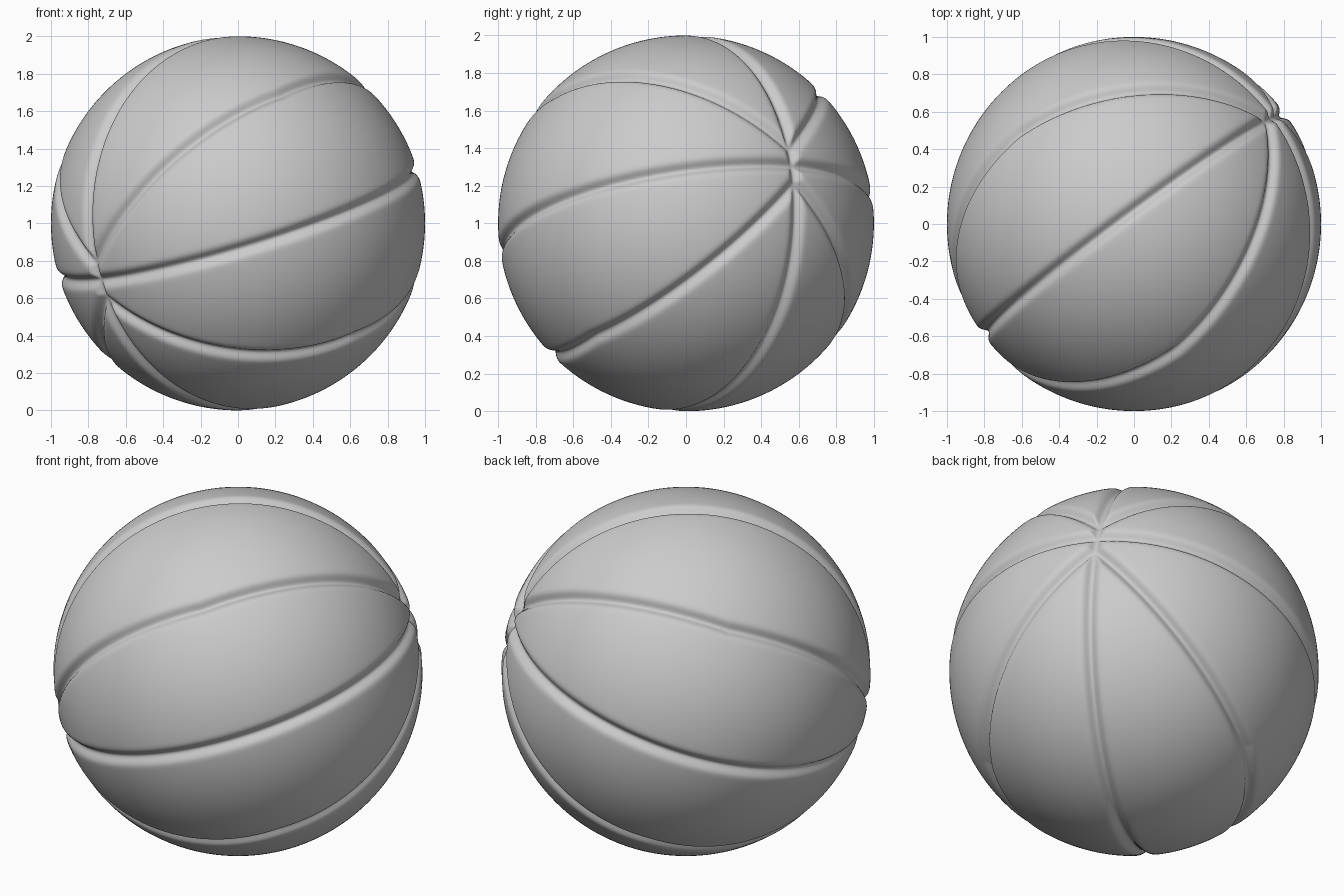
import bpy, bmesh, math
from mathutils import Vector, kdtree

if "Cube" in bpy.data.objects:
    bpy.data.objects.remove(bpy.data.objects["Cube"])

# Seam frame: pole axis, and two directions across it (slightly rolled)
pole = Vector((0.755, 0.58, 0.31)).normalized()
side0 = Vector((-pole.y, pole.x, 0)).normalized()
up0 = pole.cross(side0).normalized()
if up0.z < 0:
    up0 = -up0
ROLL = 0.065
side = (side0 - up0 * ROLL).normalized()
up = (up0 + side0 * ROLL).normalized()

SAMPLES = 1000
DIAGONAL = math.radians(46.5)
DEPTH, WIDTH = 0.034, 0.030


def great_circle(a, b):
    for i in range(2 * SAMPLES):
        t = math.pi * i / SAMPLES
        yield a * math.cos(t) + b * math.sin(t)


def diagonal_seam(sx, sy):
    # runs pole to pole, bending into the upright seam just before each pole
    for i in range(SAMPLES + 1):
        t = math.pi * i / SAMPLES
        s, c = math.sin(t), math.cos(t)
        p = (side * (sx * math.sin(DIAGONAL) * s)
             + up * (sy * (math.cos(DIAGONAL) * s + 0.095 * abs(c)))
             + pole * c)
        yield p.normalized()


# Seam paths: two full circles and four diagonals
seam = list(great_circle(pole, up)) + list(great_circle(pole, side))
for sx in (-1, 1):
    for sy in (-1, 1):
        seam += list(diagonal_seam(sx, sy))
tree = kdtree.KDTree(len(seam))
for i, p in enumerate(seam):
    tree.insert(p, i)
tree.balance()

# Ball: fine cube-sphere with the seams pressed in
bm = bmesh.new()
bmesh.ops.create_cube(bm, size=2)
bmesh.ops.subdivide_edges(bm, edges=bm.edges[:], cuts=143, use_grid_fill=True)
for v in bm.verts:
    n = Vector([math.tan(c * math.pi / 4) for c in v.co]).normalized()
    d = tree.find(n)[2]
    v.co = n * (1 - DEPTH * math.exp(-(d / WIDTH) ** 2))
    v.co.z += 1
for f in bm.faces:
    f.smooth = True
mesh = bpy.data.meshes.new("ball")
bm.to_mesh(mesh)
bm.free()
ball = bpy.data.objects.new("ball", mesh)
bpy.context.collection.objects.link(ball)
